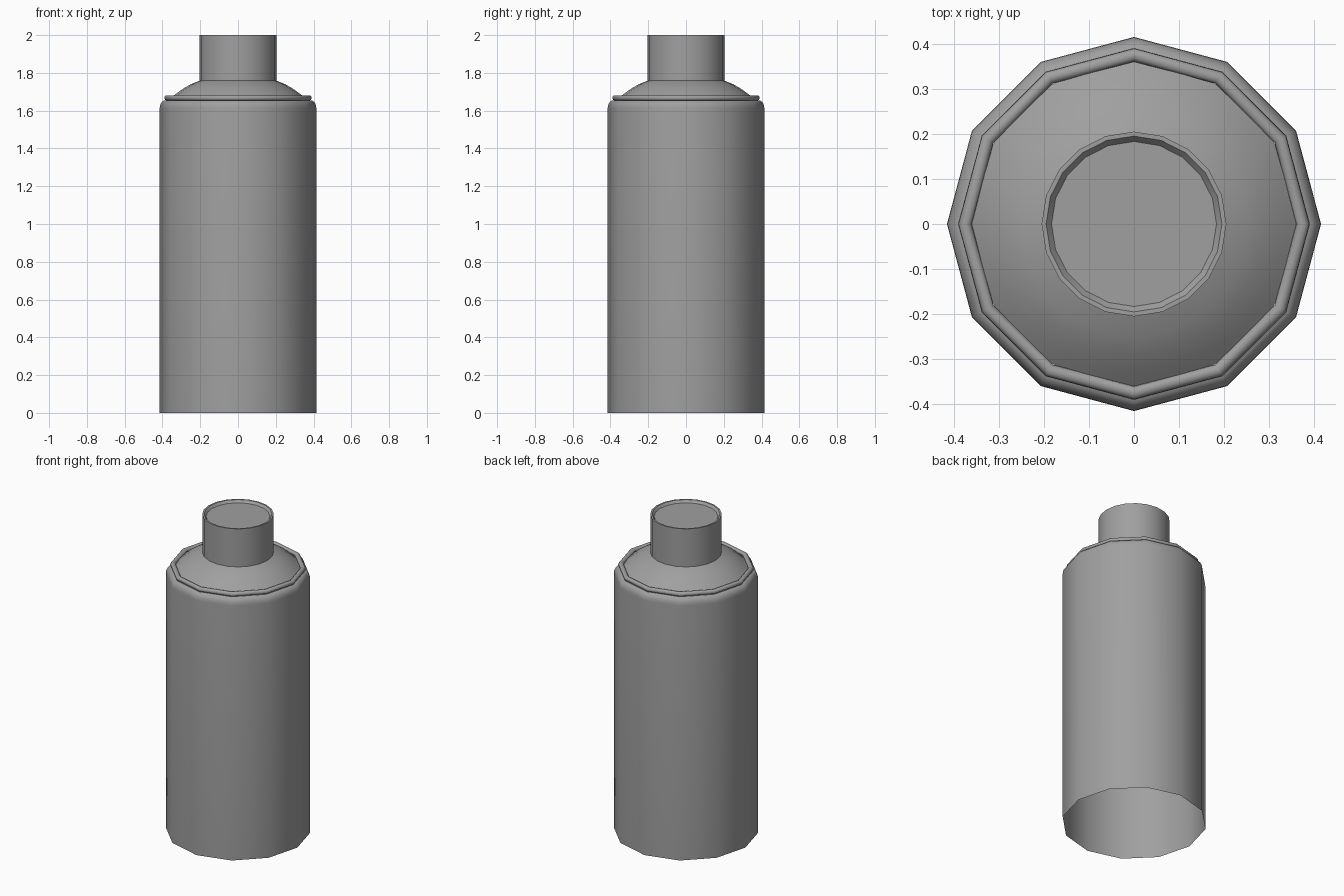
import bpy, bmesh, math

cube = bpy.data.objects.get("Cube")
if cube:
    bpy.data.objects.remove(cube, do_unlink=True)

# Single grey material
grey = bpy.data.materials.new("grey metal")
grey.use_nodes = True
colour = (0.35, 0.35, 0.35, 1)
grey.diffuse_color = colour
grey.node_tree.nodes["Principled BSDF"].inputs["Base Color"].default_value = colour


def lathe(name, profile, sides, close_top=False):
    """Revolve (radius, height) points about z, listed bottom to top."""
    bm = bmesh.new()
    rings = []
    for radius, height in profile:
        ring = []
        for i in range(sides):
            a = math.tau * i / sides
            ring.append(bm.verts.new((radius * math.cos(a), radius * math.sin(a), height)))
        rings.append(ring)
    for low, high in zip(rings, rings[1:]):
        for i in range(sides):
            j = (i + 1) % sides
            bm.faces.new((low[i], low[j], high[j], high[i]))
    if close_top:
        bm.faces.new(rings[-1])
    mesh = bpy.data.meshes.new(name)
    bm.to_mesh(mesh)
    bm.free()
    mesh.materials.append(grey)
    obj = bpy.data.objects.new(name, mesh)
    bpy.context.collection.objects.link(obj)
    bpy.ops.object.select_all(action="DESELECT")
    obj.select_set(True)
    bpy.context.view_layer.objects.active = obj
    bpy.ops.object.shade_smooth_by_angle(angle=math.radians(40))
    return obj


# Twelve-sided body, open below, with a rounded shoulder
shoulder = [(0.385 + 0.03 * math.cos(a), 1.61 + 0.045 * math.sin(a))
            for a in (math.radians(18 * k) for k in range(6))]
lathe("can_body", [(0.415, 0)] + shoulder, 12)

# Rolled rim
rim = [(0.375 + 0.015 * math.cos(a), 1.667 + 0.014 * math.sin(a))
       for a in (math.radians(-70 + 32 * k) for k in range(9))]
lathe("can_rim", rim, 12)

# Domed shoulder inside the rim
lathe("dome", [(0.363, 1.66), (0.33, 1.688), (0.29, 1.717),
               (0.25, 1.74), (0.2, 1.76)], 20)

# Cap with a shallow recessed top
lathe("cap", [(0.205, 1.76), (0.205, 2), (0.195, 2), (0.183, 1.985)], 20, True)
